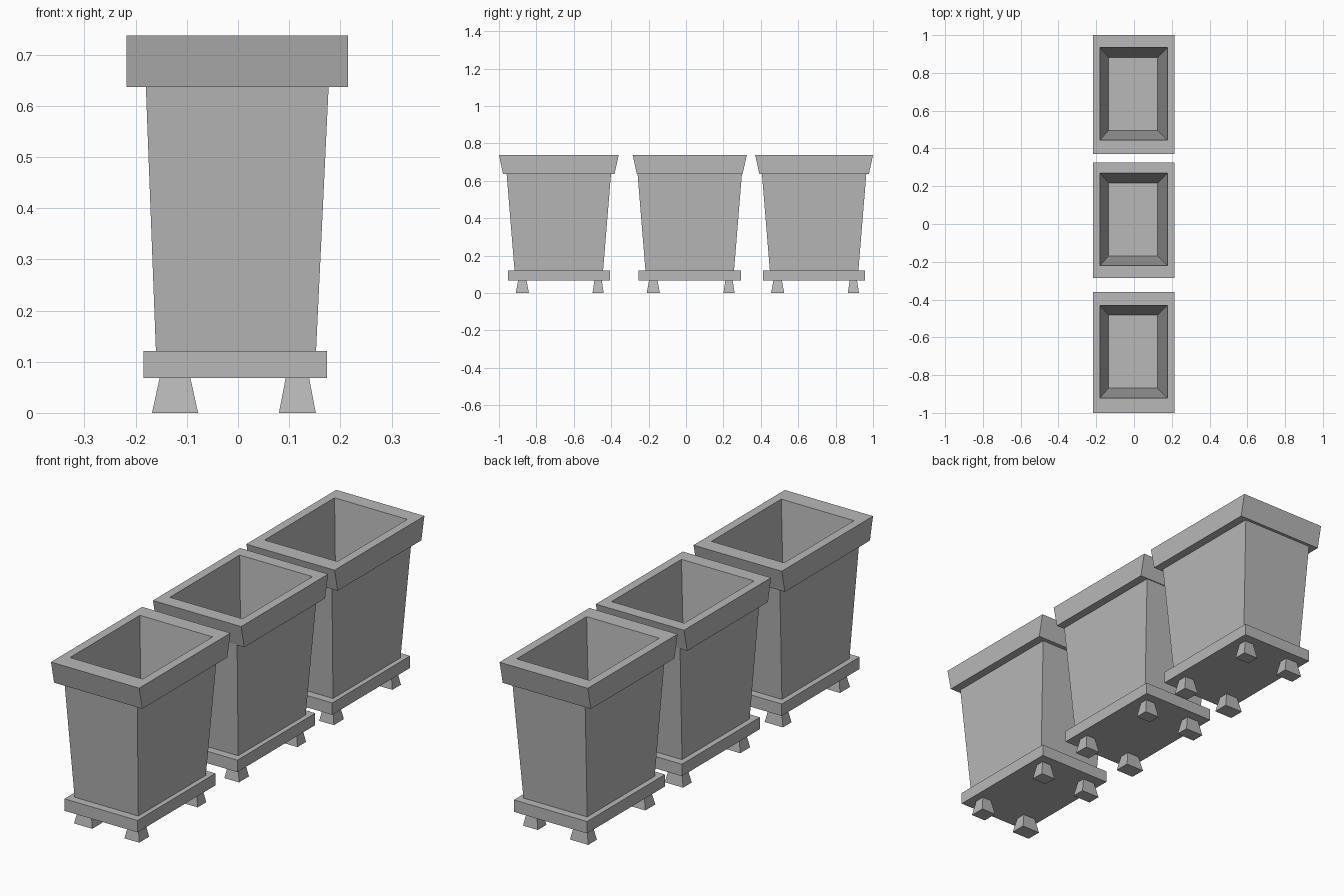
import bpy
import bmesh

cube = bpy.data.objects.get("Cube")
if cube:
    bpy.data.objects.remove(cube, do_unlink=True)

# One plain stone colour
GREY = (0.48, 0.48, 0.48, 1)
stone = bpy.data.materials.new("stone grey")
stone.use_nodes = True
stone.diffuse_color = GREY
bsdf = stone.node_tree.nodes["Principled BSDF"]
bsdf.inputs["Base Color"].default_value = GREY
bsdf.inputs["Roughness"].default_value = 0.8


def loft(name, rings):
    """Skin stacked rectangles (x0, x1, y centre, y half, z), capping both ends."""
    bm = bmesh.new()
    loops = []
    for x0, x1, yc, half, z in rings:
        corners = ((x0, -1), (x1, -1), (x1, 1), (x0, 1))
        loops.append([bm.verts.new((x, yc + s * half, z)) for x, s in corners])
    for a, b in zip(loops, loops[1:]):
        for i in range(4):
            j = (i + 1) % 4
            bm.faces.new((a[i], a[j], b[j], b[i]))
    bm.faces.new(loops[0][::-1])
    bm.faces.new(loops[-1])
    bmesh.ops.recalc_face_normals(bm, faces=bm.faces)
    mesh = bpy.data.meshes.new(name)
    bm.to_mesh(mesh)
    bm.free()
    mesh.materials.append(stone)
    obj = bpy.data.objects.new(name, mesh)
    bpy.context.collection.objects.link(obj)
    return obj


BASE_Z, BODY_Z, RIM_Z, TOP_Z = 0.068, 0.121, 0.637, 0.737


def planter(label, y, rim_half):
    # Tapered pot: outer wall, overhanging rim, then hollow lining and floor
    loft(label + "_pot", [
        (-0.16, 0.152, y, 0.236, BODY_Z - 0.01),
        (-0.18, 0.177, y, 0.279, RIM_Z),
        (-0.218, 0.215, y, rim_half - 0.022, RIM_Z),
        (-0.218, 0.215, y, rim_half, TOP_Z),
        (-0.18, 0.177, y + 0.004, 0.245, TOP_Z),
        (-0.135, 0.125, y + 0.004, 0.193, BODY_Z + 0.01),
    ])
    # Base slab
    loft(label + "_base", [(-0.185, 0.174, y, 0.273, z) for z in (BASE_Z, BODY_Z)])
    # Four splayed feet
    for side, x, foot, ankle in (("right", -0.123, 0.045, 0.029),
                                 ("left", 0.116, 0.036, 0.022)):
        for end, dy, depth in (("front", -0.195, 0.035), ("back", 0.21, 0.03)):
            loft(f"{label}_{end}_{side}_foot", [
                (x - foot, x + foot, y + dy, depth, 0),
                (x - ankle, x + ankle, y + dy, depth * 0.62, BASE_Z + 0.005),
            ])


planter("front_planter", -0.68, 0.32)
planter("middle_planter", 0.02, 0.305)
planter("back_planter", 0.685, 0.315)
